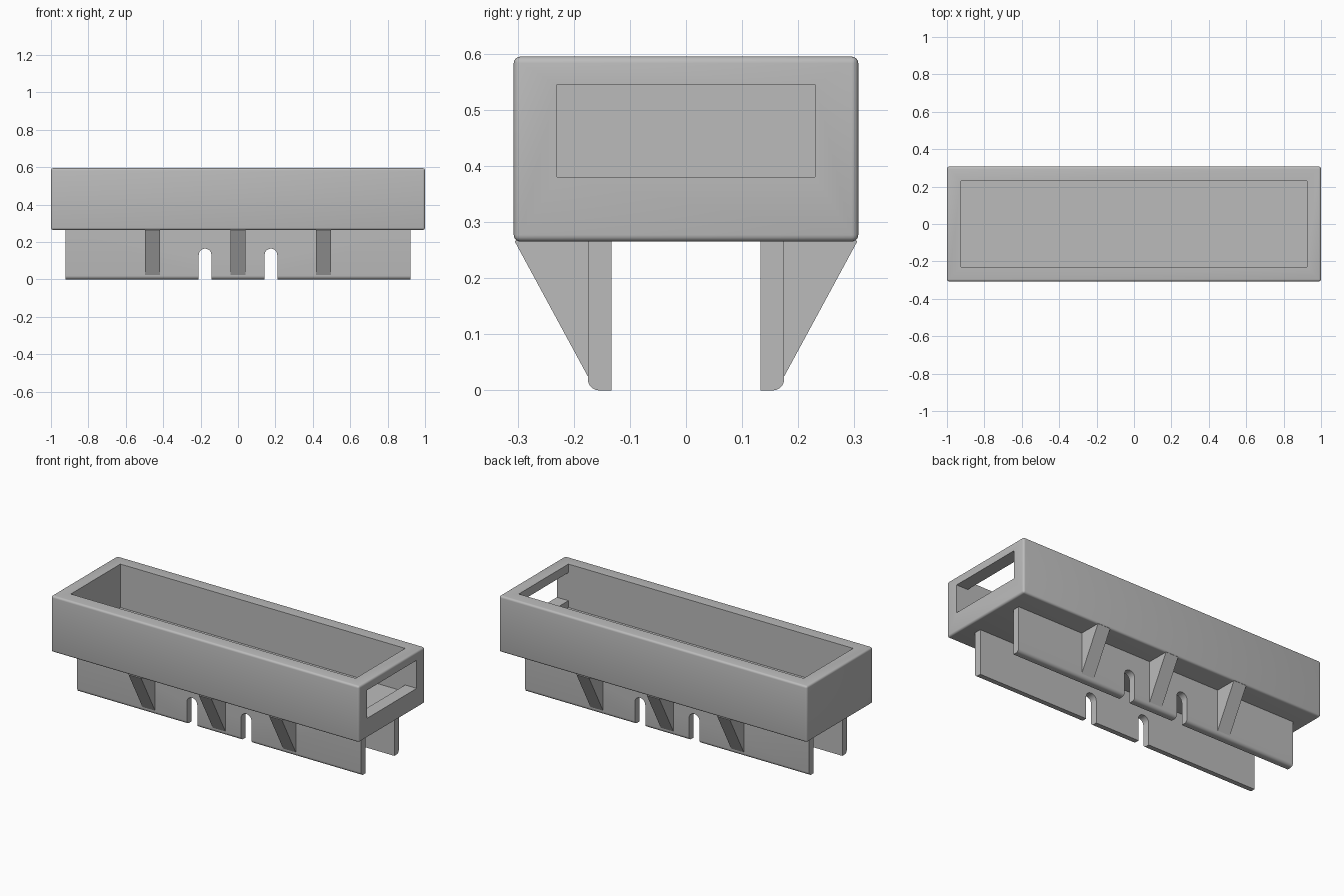
import bpy, bmesh, math

old = bpy.data.objects.get("Cube")
if old:
    bpy.data.objects.remove(old, do_unlink=True)

grey = bpy.data.materials.new("plain grey")
grey.use_nodes = True
COLOUR = (0.5, 0.5, 0.5, 1)
grey.diffuse_color = COLOUR
grey.node_tree.nodes["Principled BSDF"].inputs["Base Color"].default_value = COLOUR


def finish(bm, name):
    bmesh.ops.recalc_face_normals(bm, faces=bm.faces)
    mesh = bpy.data.meshes.new(name)
    bm.to_mesh(mesh)
    bm.free()
    mesh.materials.append(grey)
    obj = bpy.data.objects.new(name, mesh)
    bpy.context.collection.objects.link(obj)
    return obj


def box(name, lo, hi, bevel=0):
    bm = bmesh.new()
    bmesh.ops.create_cube(bm, size=1)
    for v in bm.verts:
        v.co = [a + (c + 0.5) * (b - a) for a, b, c in zip(lo, hi, v.co)]
    if bevel:
        bmesh.ops.bevel(bm, geom=bm.edges[:], offset=bevel, segments=4,
                        profile=0.5, affect='EDGES')
    return finish(bm, name)


def prism(name, points, axis, start, end):
    """Extrude a 2D outline (other axis, z) along x (axis 0) or y (axis 1)."""
    bm = bmesh.new()
    verts = [bm.verts.new((start, u, z) if axis == 0 else (u, start, z))
             for u, z in points]
    face = bm.faces.new(verts)
    out = bmesh.ops.extrude_face_region(bm, geom=[face])
    for v in out["geom"]:
        if isinstance(v, bmesh.types.BMVert):
            v.co[axis] = end
    return finish(bm, name)


def activate(obj):
    bpy.ops.object.select_all(action='DESELECT')
    obj.select_set(True)
    bpy.context.view_layer.objects.active = obj


def cut(obj, cutter):
    activate(obj)
    mod = obj.modifiers.new("cut", 'BOOLEAN')
    mod.operation = 'DIFFERENCE'
    mod.solver = 'EXACT'
    mod.object = cutter
    bpy.ops.object.modifier_apply(modifier=mod.name)
    bpy.data.objects.remove(cutter, do_unlink=True)


def arc(cx, cz, r, a0, a1, n=10):
    return [(cx + r * math.cos(math.radians(a0 + (a1 - a0) * i / n)),
             cz + r * math.sin(math.radians(a0 + (a1 - a0) * i / n)))
            for i in range(n + 1)]


BASE, TOP = 0.265, 0.595
IN_X, IN_Y, FLOOR = 0.925, 0.23, 0.34

# Open tray with rounded edges and one end window
tray = box("tray", (-1, -0.307, BASE), (1, 0.307, TOP), 0.012)
cut(tray, box("cavity", (-IN_X, -IN_Y, FLOOR), (IN_X, IN_Y, TOP + 0.1)))
cut(tray, box("window", (IN_X - 0.05, -IN_Y, 0.38), (1.1, IN_Y, 0.545)))
activate(tray)
bpy.ops.object.shade_smooth_by_angle(angle=math.radians(35))

# Slotted mounting plates and sloped gussets, one set on each side
for side, label in ((-1, "front"), (1, "back")):
    profile = [(0.133, BASE + 0.01), (0.133, 0)]
    profile += arc(0.155, 0.02, 0.02, -90, 0, 6) + [(0.175, BASE + 0.01)]
    plate = prism(label + "_plate", [(side * y, z) for y, z in profile],
                  0, -0.922, 0.922)
    for x in (-0.176, 0.176):
        outline = [(x + 0.034, -0.1)] + arc(x, 0.131, 0.034, 0, 180)
        outline.append((x - 0.034, -0.1))
        cut(plate, prism("slot", outline, 1, side * 0.1, side * 0.2))
    activate(plate)
    bpy.ops.object.shade_smooth_by_angle(angle=math.radians(35))

    wedge = [(0.165, 0.025), (0.175, 0.025), (0.305, BASE),
             (0.295, BASE + 0.012), (0.165, BASE + 0.012)]
    for i, x in enumerate((-0.457, 0, 0.457)):
        prism(f"{label}_gusset_{i + 1}", [(side * y, z) for y, z in wedge],
              0, x - 0.041, x + 0.041)
